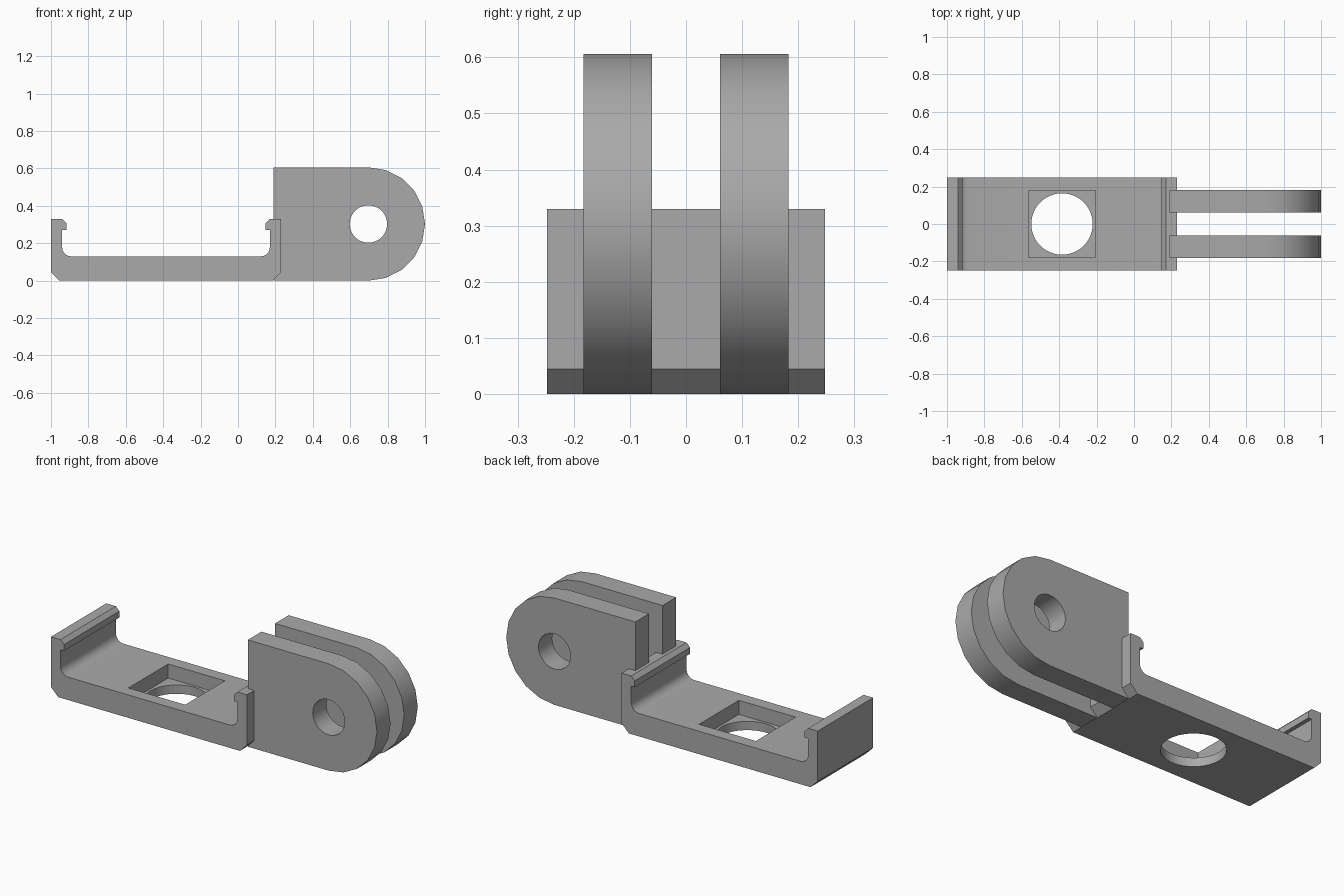
import bpy, bmesh, math
from mathutils import Matrix

cube = bpy.data.objects.get("Cube")
if cube:
    bpy.data.objects.remove(cube, do_unlink=True)

GREY = (0.4, 0.4, 0.4, 1)
mat = bpy.data.materials.new("grey plastic")
mat.use_nodes = True
mat.diffuse_color = GREY
mat.node_tree.nodes["Principled BSDF"].inputs["Base Color"].default_value = GREY


def arc(cx, cz, r, start, end, steps):
    """Points along a circular arc, angles in degrees."""
    angles = [math.radians(start + (end - start) * i / steps) for i in range(steps + 1)]
    return [(cx + r * math.cos(a), cz + r * math.sin(a)) for a in angles]


def make_object(name, bm):
    bmesh.ops.recalc_face_normals(bm, faces=bm.faces)
    mesh = bpy.data.meshes.new(name)
    bm.to_mesh(mesh)
    bm.free()
    mesh.materials.append(mat)
    obj = bpy.data.objects.new(name, mesh)
    bpy.context.collection.objects.link(obj)
    return obj


def extrude_profile(name, points, y0, y1):
    """Extrude an x-z outline along y."""
    bm = bmesh.new()
    face = bm.faces.new([bm.verts.new((x, y0, z)) for x, z in points])
    result = bmesh.ops.extrude_face_region(bm, geom=[face])
    verts = [v for v in result["geom"] if isinstance(v, bmesh.types.BMVert)]
    bmesh.ops.translate(bm, verts=verts, vec=(0, y1 - y0, 0))
    return make_object(name, bm)


def activate(obj):
    bpy.ops.object.select_all(action="DESELECT")
    obj.select_set(True)
    bpy.context.view_layer.objects.active = obj


def cut(obj, cutter):
    cutter.hide_render = True
    mod = obj.modifiers.new("cut", "BOOLEAN")
    mod.operation = "DIFFERENCE"
    mod.solver = "EXACT"
    mod.object = cutter
    activate(obj)
    bpy.ops.object.modifier_apply(modifier=mod.name)
    bpy.data.objects.remove(cutter, do_unlink=True)


def smooth(obj):
    activate(obj)
    bpy.ops.object.shade_smooth_by_angle(angle=math.radians(30))


# Clip tray: half outline with hooked wall, mirrored about its centre
CLIP_X = -0.385
half = [(-0.955, 0), (-1, 0.045), (-1, 0.33), (-0.94, 0.33), (-0.918, 0.308),
        (-0.918, 0.272), (-0.94, 0.272)]
half += arc(-0.892, 0.178, 0.048, 180, 270, 6)
outline = half + [(2 * CLIP_X - x, z) for x, z in reversed(half)]
clip = extrude_profile("clip_tray", outline, -0.248, 0.248)

# Square nut pocket in the tray floor
bm = bmesh.new()
bmesh.ops.create_cube(bm, size=1, matrix=Matrix.Translation((CLIP_X, 0, 0.15))
                      @ Matrix.Diagonal((0.356, 0.356, 0.2, 1)))
cut(clip, make_object("pocket_cutter", bm))

# Round hole through the floor
bm = bmesh.new()
bmesh.ops.create_cone(bm, cap_ends=True, segments=48, radius1=0.164, radius2=0.164,
                      depth=0.6, matrix=Matrix.Translation((CLIP_X, 0, 0)))
cut(clip, make_object("hole_cutter", bm))
smooth(clip)

# Pair of rounded hinge lugs with a pivot hole
R = 0.303
PIVOT_X = 0.697
lug_outline = [(0.19, 2 * R), (0.19, 0)] + arc(PIVOT_X, R, R, -90, 90, 10)
for name, side in (("left_lug", 1), ("right_lug", -1)):
    y0, y1 = sorted((side * 0.061, side * 0.183))
    lug = extrude_profile(name, lug_outline, y0, y1)
    pin = extrude_profile("pin_cutter", arc(PIVOT_X, R, 0.1, 0, 351, 39), y0 - 0.1, y1 + 0.1)
    cut(lug, pin)
    smooth(lug)
